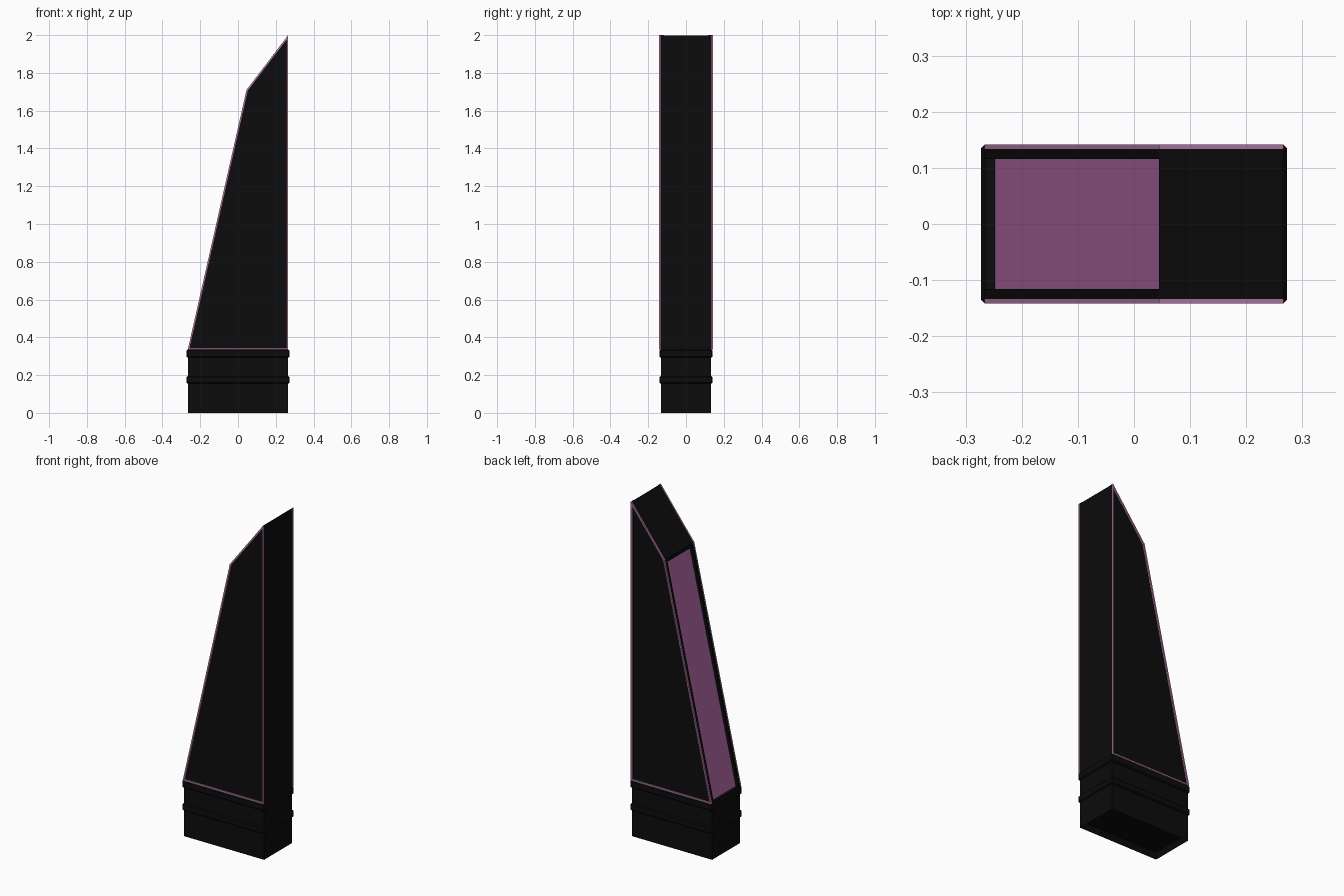
import bpy, bmesh
from mathutils import Vector

if "Cube" in bpy.data.objects:
    bpy.data.objects.remove(bpy.data.objects["Cube"])


def material(name, rgb):
    m = bpy.data.materials.new(name)
    m.diffuse_color = (*rgb, 1)
    m.use_nodes = True
    m.node_tree.nodes["Principled BSDF"].inputs["Base Color"].default_value = m.diffuse_color
    return m


BLACK = material("black", (0.0035, 0.0035, 0.0035))
PURPLE = material("panel purple", (0.43, 0.14, 0.37))
MAUVE = material("trim mauve", (0.49, 0.21, 0.42))


def finish(name, bm, mats):
    bmesh.ops.recalc_face_normals(bm, faces=bm.faces)
    me = bpy.data.meshes.new(name)
    bm.to_mesh(me)
    bm.free()
    for m in mats:
        me.materials.append(m)
    ob = bpy.data.objects.new(name, me)
    bpy.context.collection.objects.link(ob)
    return ob


def prism(bm, pts, y0, y1):
    """Extrude an xz profile from y0 to y1."""
    f = bm.faces.new([bm.verts.new((x, y0, z)) for x, z in pts])
    ext = bmesh.ops.extrude_face_region(bm, geom=[f])["geom"]
    verts = [v for v in ext if isinstance(v, bmesh.types.BMVert)]
    bmesh.ops.translate(bm, vec=(0, y1 - y0, 0), verts=verts)


def box(bm, hx, hy, z0, z1):
    prism(bm, [(-hx, z0), (hx, z0), (hx, z1), (-hx, z1)], -hy, hy)


def inset(pts, w):
    """Offset a counter-clockwise profile inward by w."""
    out = []
    for i, p in enumerate(pts):
        p, a, b = Vector(p), Vector(pts[i - 1]), Vector(pts[(i + 1) % len(pts)])
        d1, d2 = (p - a).normalized(), (b - p).normalized()
        n1, n2 = Vector((-d1.y, d1.x)), Vector((-d2.y, d2.x))
        out.append(tuple(p + (n1 + n2) * (w / (1 + n1.dot(n2)))))
    return out


PROFILE = [(-0.266, 0.335), (0.266, 0.335), (0.266, 2.0), (0.045, 1.71)]

# base block with a shallow recess underneath
bm = bmesh.new()
box(bm, 0.265, 0.132, 0, 0.34)
bmesh.ops.recalc_face_normals(bm, faces=bm.faces)
bottom = [f for f in bm.faces if f.normal.z < -0.9]
bmesh.ops.inset_region(bm, faces=bottom, thickness=0.025)
bmesh.ops.translate(bm, vec=(0, 0, 0.03), verts=bottom[0].verts)
finish("base", bm, [BLACK])

# raised bands round the base
for name, z0, z1 in (("lower_band", 0.155, 0.195), ("upper_band", 0.292, 0.335)):
    bm = bmesh.new()
    box(bm, 0.273, 0.141, z0, z1)
    bmesh.ops.bevel(bm, geom=bm.edges[:], offset=0.006, segments=1, affect='EDGES')
    finish(name, bm, [BLACK])

# core with the recessed slanted panel below the roof
bm = bmesh.new()
prism(bm, [(-0.249, 0.335), (0.265, 0.335), (0.265, 1.999), (0.045, 1.71),
           (0.045, 1.688), (0.057, 1.688)], -0.117, 0.117)
core = finish("core", bm, [BLACK, PURPLE])
for f in core.data.polygons:
    if f.normal.x < -0.9 and f.area > 0.1:
        f.material_index = 1

# side walls and the raised trim frame on each side
outer, inner = PROFILE, inset(PROFILE, 0.009)
for side, s in (("front", -1), ("back", 1)):
    bm = bmesh.new()
    prism(bm, PROFILE, s * 0.116, s * 0.134)
    finish(side + "_wall", bm, [BLACK])

    bm = bmesh.new()
    for i in range(4):
        j = (i + 1) % 4
        prism(bm, [outer[i], outer[j], inner[j], inner[i]], s * 0.134, s * 0.142)
    bmesh.ops.remove_doubles(bm, verts=bm.verts, dist=1e-5)
    # drop the mitre faces hidden inside the frame
    seams = [f for f in bm.faces if all(len(e.link_faces) > 2 or
             abs(e.verts[0].co.y - e.verts[1].co.y) > 0.005 for e in f.edges)]
    bmesh.ops.delete(bm, geom=seams, context='FACES')
    finish(side + "_trim", bm, [MAUVE])
